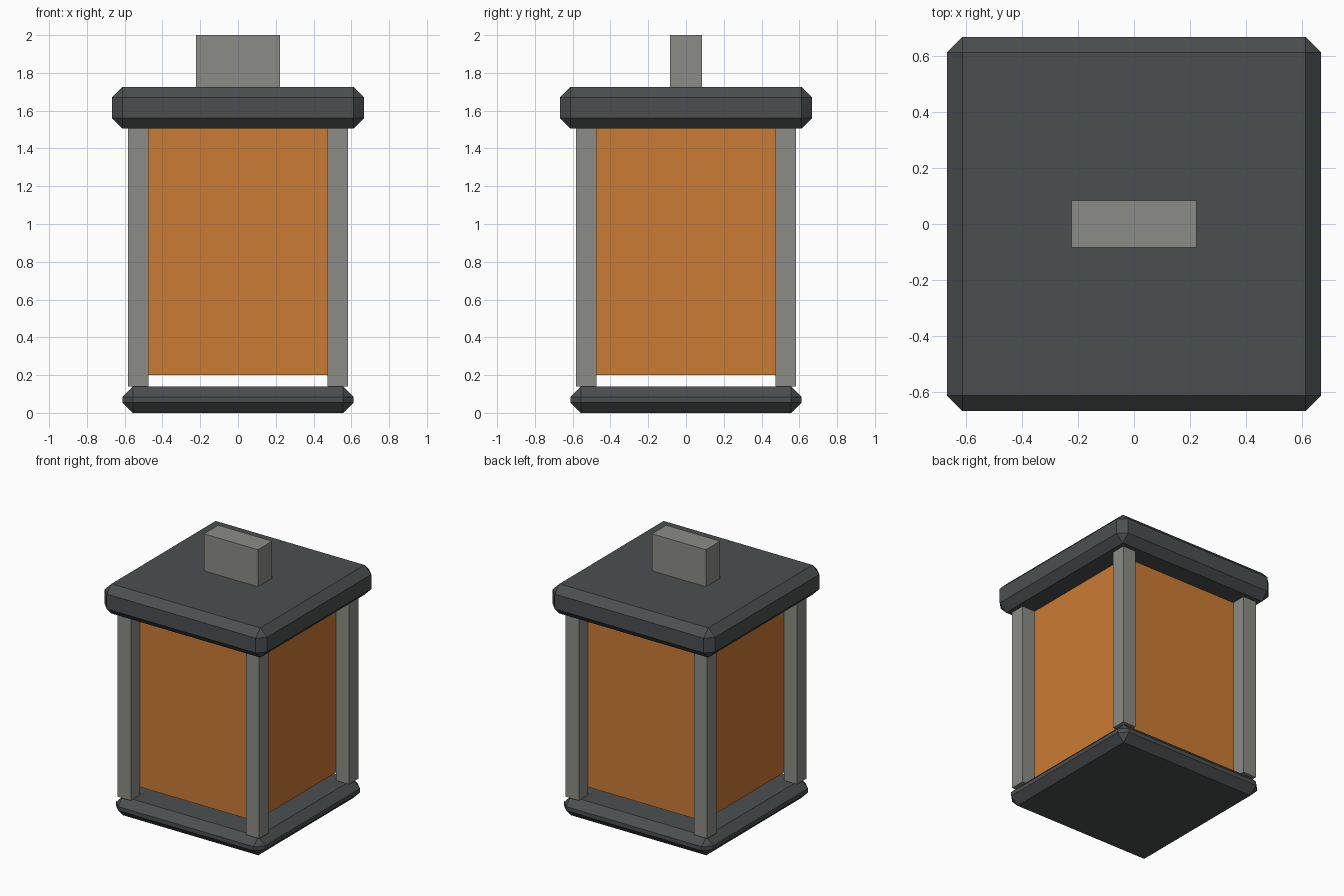
import bpy

cube = bpy.data.objects.get("Cube")
if cube:
    bpy.data.objects.remove(cube, do_unlink=True)


def make_material(name, rgb):
    mat = bpy.data.materials.new(name)
    mat.use_nodes = True
    color = (*rgb, 1.0)
    mat.diffuse_color = color
    mat.node_tree.nodes["Principled BSDF"].inputs["Base Color"].default_value = color
    return mat


dark_iron = make_material("dark iron", (0.07, 0.078, 0.08))
grey_metal = make_material("grey metal", (0.26, 0.265, 0.24))
amber_glass = make_material("amber glass", (0.6, 0.2, 0.033))


def box(name, center, half, z_range, mat, bevel=0.0):
    """Box from its centre, half sizes in x and y, and height range."""
    low, high = z_range
    bpy.ops.mesh.primitive_cube_add(size=2, location=(*center, (low + high) / 2))
    obj = bpy.context.object
    obj.name = name
    obj.scale = (*half, (high - low) / 2)
    bpy.ops.object.transform_apply(location=False, rotation=False, scale=True)
    obj.data.materials.append(mat)
    if bevel:
        mod = obj.modifiers.new("chamfer", 'BEVEL')
        mod.width = bevel
        mod.segments = 1
        mod.limit_method = 'NONE'
    return obj


# Chamfered base and lid
box("base", (0, 0), (0.612, 0.612), (0, 0.14), dark_iron, 0.055)
box("lid", (0, 0), (0.667, 0.667), (1.505, 1.725), dark_iron, 0.055)

# Glowing glass body hanging from the lid
box("glass", (0, 0), (0.475, 0.475), (0.2, 1.51), amber_glass)

# Corner posts
for side, sx in (("left", 1), ("right", -1)):
    for end, sy in (("front", -1), ("back", 1)):
        box(f"{end}_{side}_post", (sx * 0.528, sy * 0.528), (0.054, 0.054),
            (0.14, 1.51), grey_metal)

# Handle block on top
box("handle", (0, 0), (0.222, 0.084), (1.72, 2.0), grey_metal)
